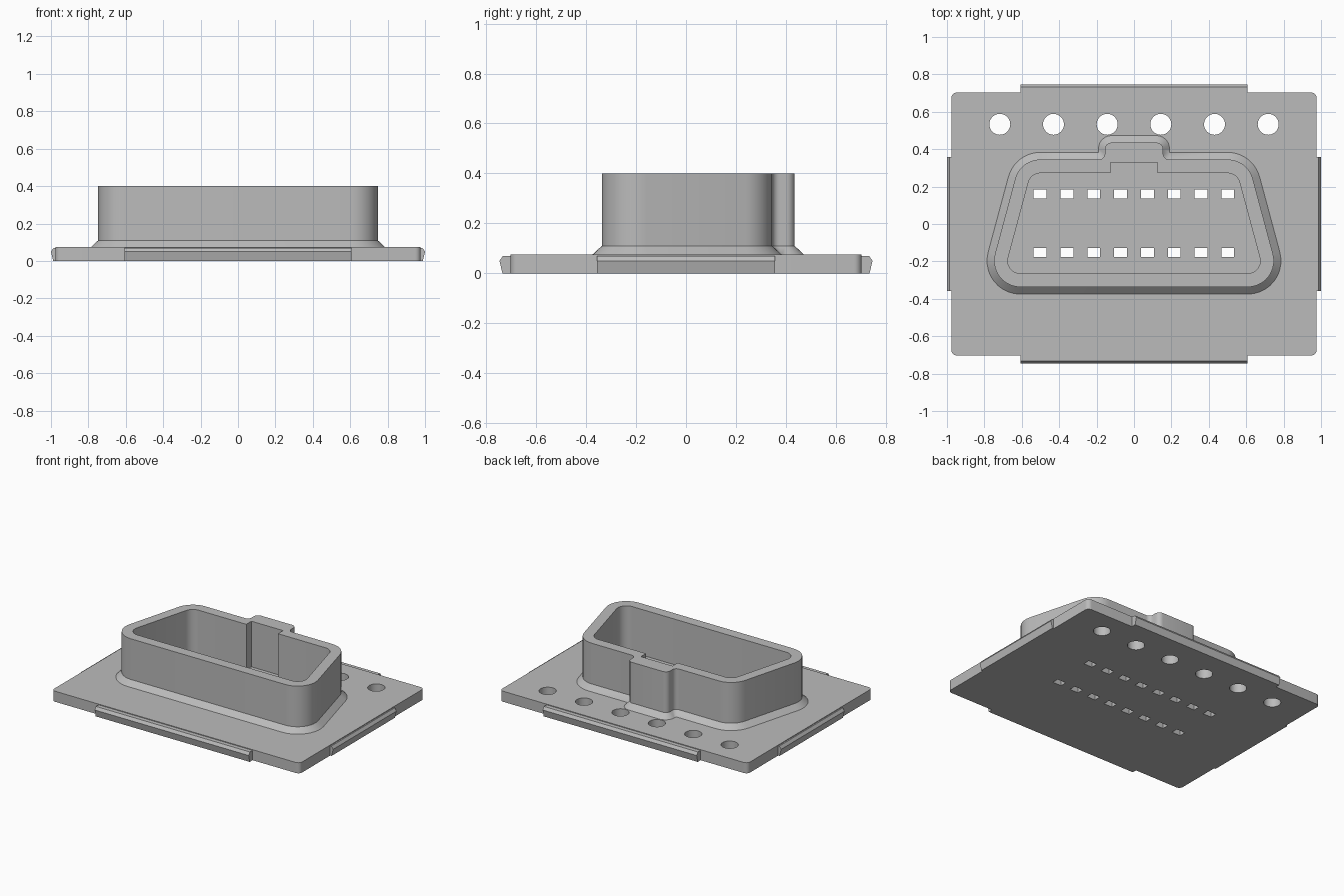
import bpy, bmesh, math
from mathutils import Matrix, Vector

if "Cube" in bpy.data.objects:
    bpy.data.objects.remove(bpy.data.objects["Cube"])

PLATE_TOP = 0.075
grey = bpy.data.materials.new("grey plastic")
grey.diffuse_color = (0.5, 0.5, 0.5, 1)
grey.use_nodes = True
grey.node_tree.nodes["Principled BSDF"].inputs["Base Color"].default_value = grey.diffuse_color


def finish(bm, name, smooth=True):
    bmesh.ops.remove_doubles(bm, verts=bm.verts, dist=1e-5)
    bmesh.ops.recalc_face_normals(bm, faces=bm.faces)
    me = bpy.data.meshes.new(name)
    bm.to_mesh(me)
    bm.free()
    me.materials.append(grey)
    ob = bpy.data.objects.new(name, me)
    bpy.context.collection.objects.link(ob)
    bpy.ops.object.select_all(action='DESELECT')
    bpy.context.view_layer.objects.active = ob
    ob.select_set(True)
    if smooth:
        bpy.ops.object.shade_smooth_by_angle(angle=math.radians(25))
    return ob


def arc(cx, cy, r, a0, a1, n=10):
    return [(cx + r * math.cos(math.radians(a0 + (a1 - a0) * i / n)),
             cy + r * math.sin(math.radians(a0 + (a1 - a0) * i / n))) for i in range(n + 1)]


def prism(bm, points, depth, matrix):
    """Closed solid from a 2D outline extruded along local z."""
    low = [bm.verts.new(matrix @ Vector((x, y, 0))) for x, y in points]
    high = [bm.verts.new(matrix @ Vector((x, y, depth))) for x, y in points]
    bm.faces.new(low[::-1])
    bm.faces.new(high)
    n = len(points)
    for i in range(n):
        j = (i + 1) % n
        bm.faces.new((low[i], low[j], high[j], high[i]))


# Base plate with rounded corners
bm = bmesh.new()
r, px, py = 0.03, 0.977, 0.703
outline = []
for k, (sx, sy) in enumerate([(1, 1), (-1, 1), (-1, -1), (1, -1)]):
    outline += arc(sx * (px - r), sy * (py - r), r, 90 * k, 90 * k + 90, 6)
prism(bm, outline, PLATE_TOP, Matrix())
plate = finish(bm, "base_plate", False)

# Mounting holes and pin slots cut through the plate
bm = bmesh.new()
for i in range(6):
    circle = arc(-0.7175 + 0.287 * i, 0.533, 0.056, 0, 360, 32)[:-1]
    prism(bm, circle, 0.2, Matrix.Translation((0, 0, -0.05)))
for i in range(8):
    for y in (-0.152, 0.16):
        x = -0.502 + 0.1434 * i
        slot = [(x + a * 0.034, y + b * 0.024) for a, b in ((-1, -1), (1, -1), (1, 1), (-1, 1))]
        prism(bm, slot, 0.2, Matrix.Translation((0, 0, -0.05)))
cutter = finish(bm, "hole_cutter", False)
cutter.hide_render = True
cut = plate.modifiers.new("holes", 'BOOLEAN')
cut.operation, cut.solver, cut.object = 'DIFFERENCE', 'EXACT', cutter
bpy.context.view_layer.objects.active = plate
bpy.ops.object.modifier_apply(modifier="holes")
bpy.data.objects.remove(cutter)
plate.select_set(True)
bpy.ops.object.shade_smooth_by_angle(angle=math.radians(25))

# Snap tabs on the four plate edges, a bevelled profile run along each edge
for name, edge, reach, half, turn in (("right_tab", px, 1.0, 0.357, 0), ("back_tab", py, 0.747, 0.607, 90),
                                      ("left_tab", px, 1.0, 0.357, 180), ("front_tab", py, 0.747, 0.607, 270)):
    bm = bmesh.new()
    profile = [(edge - 0.01, 0), (reach - 0.012, 0), (reach, 0.05), (reach - 0.014, 0.07), (edge - 0.01, 0.07)]
    upright = Matrix.Translation((0, half, 0)) @ Matrix.Rotation(math.pi / 2, 4, 'X')
    prism(bm, profile, 2 * half, Matrix.Rotation(math.radians(turn), 4, 'Z') @ upright)
    finish(bm, name, False)


def shroud_loop(r, key_x, key_y, inner_r, outer_r):
    """Rounded trapezoid with a key bump at the back, mirrored about x = 0."""
    top = 0.205 + r
    half = arc(0.608, -0.197, r, -90, 15)
    half += arc(0.50, 0.205, r, 15, 90)
    half += arc(key_x + inner_r, top + inner_r, inner_r, 270, 180, 6)
    half += arc(key_x - outer_r, key_y - outer_r, outer_r, 0, 90, 6)
    return half + [(-x, y) for x, y in reversed(half)]


# Connector shroud: flared foot, outer wall, rim and inner wall
outer = shroud_loop(0.14, 0.156, 0.435, 0.03, 0.035)
foot = shroud_loop(0.178, 0.19, 0.473, 0.0, 0.07)
inner = shroud_loop(0.067, 0.125, 0.33, 0.0, 0.0)
bm = bmesh.new()
rings = []
for loop, z in ((foot, PLATE_TOP), (outer, 0.11), (outer, 0.4), (inner, 0.4), (inner, PLATE_TOP)):
    rings.append([bm.verts.new((x, y, z)) for x, y in loop])
for a, b in zip(rings, rings[1:]):
    for i in range(len(a)):
        j = (i + 1) % len(a)
        bm.faces.new((a[i], a[j], b[j], b[i]))
finish(bm, "connector_shroud")
